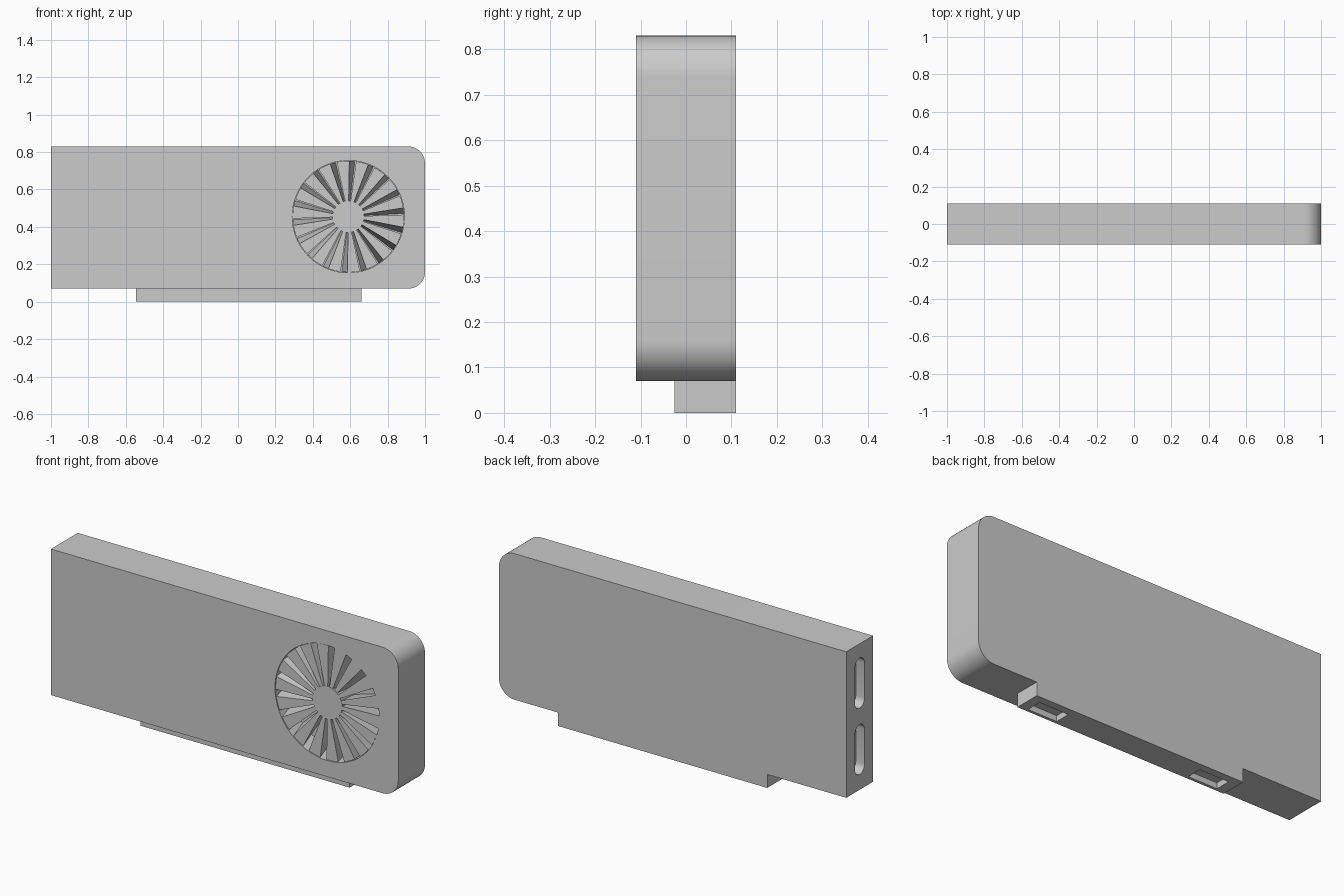
import bpy
import bmesh
from math import sin, cos, pi, radians
from mathutils import Vector

if "Cube" in bpy.data.objects:
    bpy.data.objects.remove(bpy.data.objects["Cube"], do_unlink=True)

GREY = 0.6
grey = bpy.data.materials.new("plain grey")
grey.use_nodes = True
grey.diffuse_color = (GREY, GREY, GREY, 1)
grey.node_tree.nodes["Principled BSDF"].inputs["Base Color"].default_value = (GREY, GREY, GREY, 1)


def place(axis, u, v, w):
    """Profile point (u, v) at position w along the extrusion axis."""
    return {"x": Vector((w, u, v)), "y": Vector((u, w, v)), "z": Vector((u, v, w))}[axis]


def loft(name, axis, start, end, low, high):
    """Solid between two matching outlines."""
    bm = bmesh.new()
    a = [bm.verts.new(place(axis, u, v, low)) for u, v in start]
    b = [bm.verts.new(place(axis, u, v, high)) for u, v in end]
    bm.faces.new(a)
    bm.faces.new(b)
    for i in range(len(a)):
        j = (i + 1) % len(a)
        bm.faces.new((a[i], a[j], b[j], b[i]))
    bmesh.ops.recalc_face_normals(bm, faces=bm.faces)
    mesh = bpy.data.meshes.new(name)
    bm.to_mesh(mesh)
    bm.free()
    mesh.materials.append(grey)
    obj = bpy.data.objects.new(name, mesh)
    bpy.context.collection.objects.link(obj)
    return obj


def prism(name, axis, outline, low, high):
    return loft(name, axis, outline, outline, low, high)


def arc(cu, cv, r, a0, a1, steps):
    return [(cu + r * cos(radians(a0 + (a1 - a0) * i / steps)),
             cv + r * sin(radians(a0 + (a1 - a0) * i / steps))) for i in range(steps + 1)]


def rect(u0, u1, v0, v1):
    return [(u0, v0), (u1, v0), (u1, v1), (u0, v1)]


def cut(obj, cutters):
    """Subtract the cutters, bake the result and discard them."""
    for c in cutters:
        c.hide_render = True
        mod = obj.modifiers.new("cut", "BOOLEAN")
        mod.operation = "DIFFERENCE"
        mod.solver = "EXACT"
        mod.object = c
    bpy.context.view_layer.update()
    graph = bpy.context.evaluated_depsgraph_get()
    baked = bpy.data.meshes.new_from_object(obj.evaluated_get(graph))
    obj.modifiers.clear()
    obj.data = baked
    for c in cutters:
        bpy.data.objects.remove(c, do_unlink=True)


# Casing with two rounded corners at one end
FRONT, BACK, BOTTOM, TOP = -0.11, 0.11, 0.07, 0.83
R = 0.09
outline = ([(-1, TOP), (-1, BOTTOM)]
           + arc(1 - R, BOTTOM + R, R, -90, 0, 12)
           + arc(1 - R, TOP - R, R, 0, 90, 12))
casing = prism("casing", "y", outline, FRONT, BACK)

# Fan well in the front and two rounded ports in the flat end
FAN_X, FAN_Z, FAN_R, FLOOR = 0.59, 0.455, 0.3, 0.0
cutters = [prism("fan_well", "y", arc(FAN_X, FAN_Z, FAN_R, 0, 360, 64)[:-1], FRONT - 0.1, FLOOR)]
for z in (0.28, 0.625):
    port = arc(0, z + 0.09, 0.04, 0, 180, 10) + arc(0, z - 0.09, 0.04, 180, 360, 10)
    cutters.append(prism("port", "x", port, -1.1, -0.95))
cut(casing, cutters)

# Edge connector with two recesses underneath
connector = prism("edge_connector", "y", rect(-0.545, 0.66, 0, BOTTOM), -0.025, BACK)
cut(connector, [prism("recess", "z", rect(x, x + 0.167, -0.01, 0.07), -0.1, 0.03)
                for x in (-0.493, 0.443)])

# Fan hub
hub = prism("fan_hub", "y", arc(FAN_X, FAN_Z, 0.085, 0, 360, 48)[:-1], FRONT + 0.002, FLOOR + 0.005)

# Pitched, wedge-shaped fan blades
BLADES, WIDTH, PITCH = 18, 13, 6


def wedge(angle):
    return (arc(FAN_X, FAN_Z, 0.078, angle, angle + WIDTH, 1)
            + arc(FAN_X, FAN_Z, 0.298, angle + WIDTH, angle, 3))


blades = []
for i in range(BLADES):
    a = 89 + i * 360 / BLADES
    blades.append(loft("fan_blade_%d" % (i + 1), "y", wedge(a), wedge(a - PITCH),
                       FRONT + 0.003, FLOOR + 0.005))

# Smooth rounded surfaces, sharp edges kept
bpy.ops.object.select_all(action="DESELECT")
for obj in [casing, connector, hub] + blades:
    obj.select_set(True)
    bpy.context.view_layer.objects.active = obj
bpy.ops.object.shade_smooth_by_angle(angle=radians(30))
